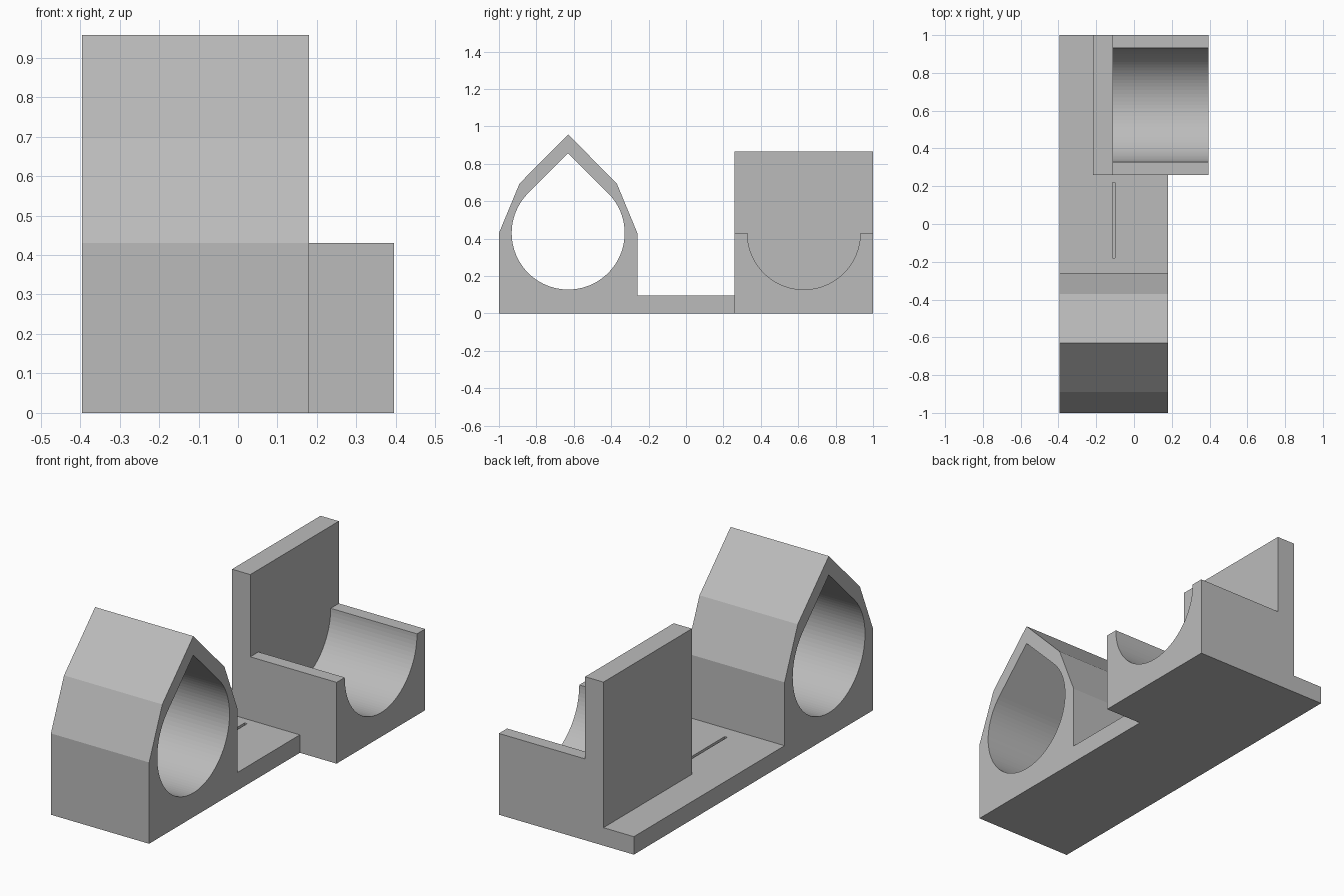
import bpy, bmesh, math

if "Cube" in bpy.data.objects:
    bpy.data.objects.remove(bpy.data.objects["Cube"])

grey = bpy.data.materials.new("light grey")
grey.diffuse_color = (0.50, 0.50, 0.50, 1)
grey.use_nodes = True
grey.node_tree.nodes["Principled BSDF"].inputs["Base Color"].default_value = grey.diffuse_color

R, AXIS_Z, TOP = 0.302, 0.43, 0.095     # bore radius, bore height, base thickness
X0, X1, X2 = -0.395, 0.18, 0.395        # left side, base right side, cradle right side
WALL0, WALL1 = -0.217, -0.11
GAP = 0.26                              # inner end of both holders


def prism(name, profile, xa, xb):
    """Extrude a (y, z) outline along x."""
    bm = bmesh.new()
    face = bm.faces.new([bm.verts.new((xa, y, z)) for y, z in profile])
    ext = bmesh.ops.extrude_face_region(bm, geom=[face])
    for v in ext["geom"]:
        if isinstance(v, bmesh.types.BMVert):
            v.co.x = xb
    bmesh.ops.recalc_face_normals(bm, faces=bm.faces)
    me = bpy.data.meshes.new(name)
    bm.to_mesh(me)
    bm.free()
    me.materials.append(grey)
    ob = bpy.data.objects.new(name, me)
    bpy.context.collection.objects.link(ob)
    return ob


def arc(cy, a0, a1, n):
    """Points of a bore arc, angles in degrees."""
    pts = [math.radians(a0 + (a1 - a0) * i / n) for i in range(n + 1)]
    return [(cy + R * math.cos(a), AXIS_Z + R * math.sin(a)) for a in pts]


def box(name, ya, yb, za, zb, xa, xb):
    return prism(name, [(ya, za), (yb, za), (yb, zb), (ya, zb)], xa, xb)


def combine(target, other, operation):
    mod = target.modifiers.new(operation.lower(), 'BOOLEAN')
    mod.operation, mod.solver, mod.object = operation, 'EXACT', other
    bpy.context.view_layer.objects.active = target
    bpy.ops.object.modifier_apply(modifier=mod.name)
    bpy.data.objects.remove(other)


# Pointed ring housing with the base plate in one side profile
body = prism("bearing_bracket", [
    (-1, 0), (GAP, 0), (GAP, TOP), (-GAP, TOP), (-GAP, AXIS_Z), (-0.37, 0.695),
    (-0.63, 0.957), (-0.89, 0.695), (-1, AXIS_Z)], X0, X1)

# Teardrop bore
bore = arc(-0.63, 135, 405, 72) + [(-0.63, AXIS_Z + R * math.sqrt(2))]
combine(body, prism("bore_cutter", bore, X0 - 0.1, X1 + 0.1), 'DIFFERENCE')

# Narrow groove in the base plate
combine(body, box("groove_cutter", -0.18, 0.22, 0.05, 0.2, -0.115, -0.10), 'DIFFERENCE')

# Foot strip, upright end wall and half-round cradle
combine(body, box("foot", GAP, 1, 0, TOP, X0, WALL0), 'UNION')
combine(body, box("end_wall", GAP, 1, 0, 0.865, WALL0, WALL1), 'UNION')
cradle = [(GAP, 0), (1, 0), (1, AXIS_Z)] + arc(0.63, 0, -180, 48) + [(GAP, AXIS_Z)]
combine(body, prism("cradle", cradle, WALL1, X2), 'UNION')
